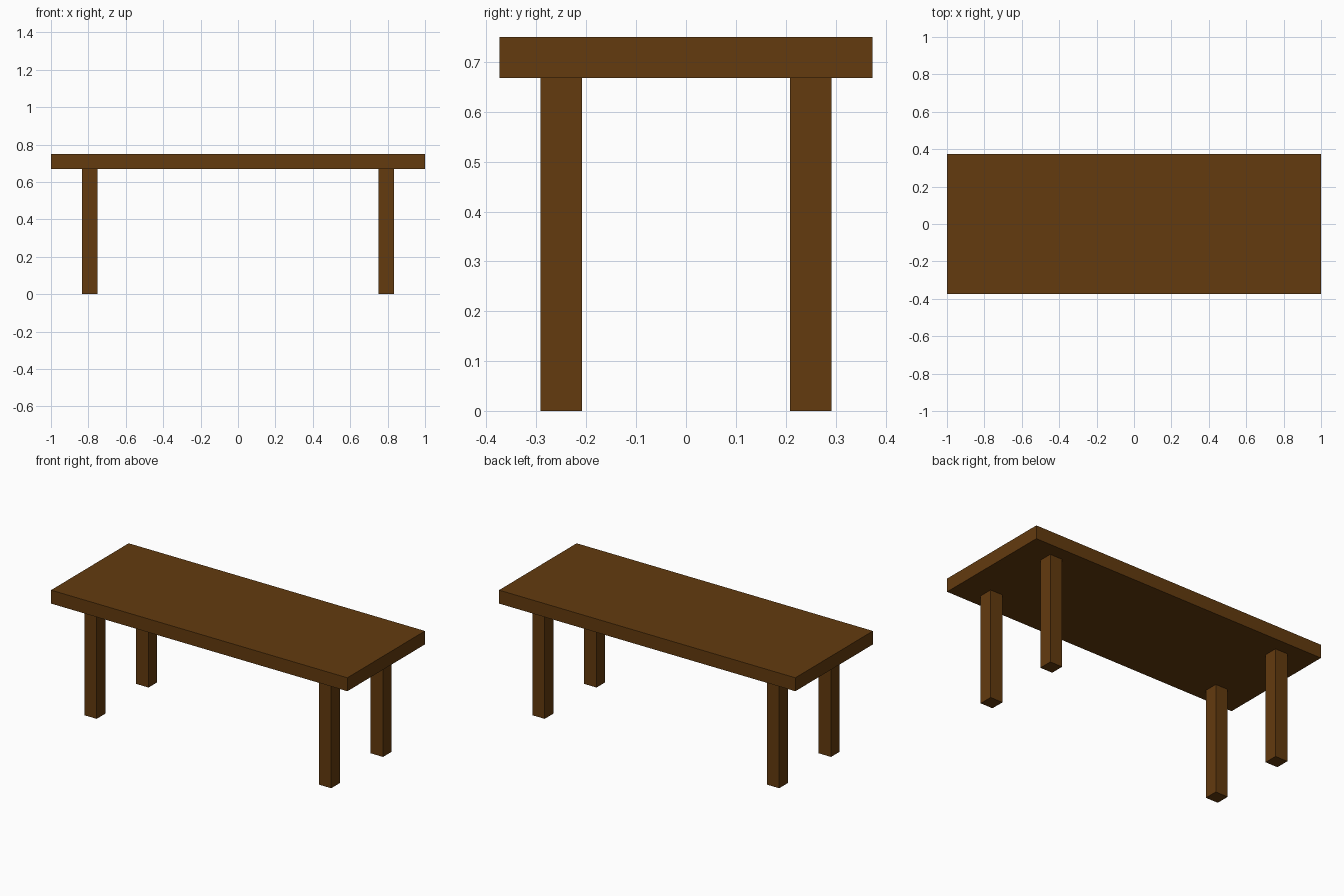
import bpy

if "Cube" in bpy.data.objects:
    bpy.data.objects.remove(bpy.data.objects["Cube"])

wood = bpy.data.materials.new("dark_brown_wood")
wood.diffuse_color = (0.125, 0.043, 0.0045, 1)
wood.use_nodes = True
wood.node_tree.nodes["Principled BSDF"].inputs["Base Color"].default_value = wood.diffuse_color


def box(name, lo, hi):
    """Axis-aligned box between two corners."""
    bpy.ops.mesh.primitive_cube_add(size=1)
    ob = bpy.context.object
    ob.name = name
    for v in ob.data.vertices:
        v.co = [(a + b) / 2 + c * (b - a) for a, b, c in zip(lo, hi, v.co)]
    ob.data.materials.append(wood)
    return ob


TOP, UNDER = 0.75, 0.668
HALF_LEG = 0.0415

# Thick rectangular slab
box("table_top", (-1, -0.374, UNDER), (1, 0.374, TOP))

# Four square legs, inset from the corners
for sx, side in ((-1, "left"), (1, "right")):
    for sy, end in ((-1, "front"), (1, "back")):
        x, y = sx * 0.7915, sy * 0.25
        box(f"{end}_{side}_leg",
            (x - HALF_LEG, y - HALF_LEG, 0),
            (x + HALF_LEG, y + HALF_LEG, UNDER))
